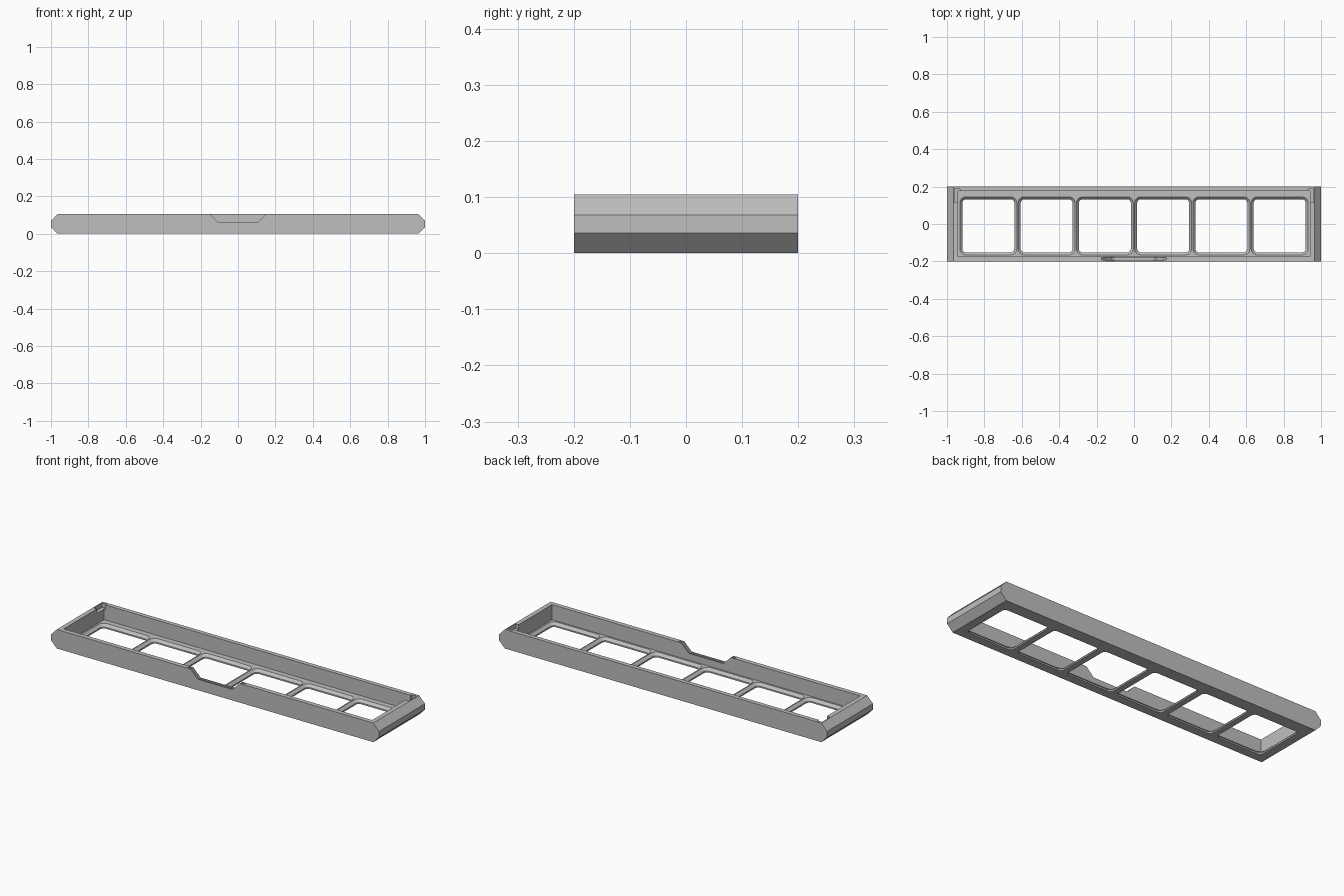
import bpy, math
from mathutils import Vector

cube = bpy.data.objects.get("Cube")
if cube:
    bpy.data.objects.remove(cube, do_unlink=True)

grey = bpy.data.materials.new("plain grey")
grey.use_nodes = True
tone = (0.52, 0.52, 0.52, 1)
grey.diffuse_color = tone
grey.node_tree.nodes["Principled BSDF"].inputs["Base Color"].default_value = tone


def loft(name, rings):
    """Closed solid through matching rings of points."""
    n = len(rings[0])
    verts = [p for ring in rings for p in ring]
    faces = [list(range(n))[::-1], [len(verts) - n + i for i in range(n)]]
    for r in range(len(rings) - 1):
        for i in range(n):
            j = (i + 1) % n
            faces.append([r * n + i, r * n + j, r * n + n + j, r * n + n + i])
    mesh = bpy.data.meshes.new(name)
    mesh.from_pydata(verts, [], faces)
    mesh.materials.append(grey)
    obj = bpy.data.objects.new(name, mesh)
    bpy.context.collection.objects.link(obj)
    return obj


def prism(name, profile, y0, y1):
    """Extrude an x-z profile, listed anticlockwise from the front."""
    return loft(name, [[(x, y, z) for x, z in profile] for y in (y1, y0)])


def box(name, x0, x1, y0, y1, z0, z1):
    return prism(name, [(x0, z0), (x1, z0), (x1, z1), (x0, z1)], y0, y1)


def rounded(x0, x1, y0, y1, r, z):
    """Ring of a rectangle with rounded corners."""
    ring = []
    corners = [(x1 - r, y1 - r), (x0 + r, y1 - r), (x0 + r, y0 + r), (x1 - r, y0 + r)]
    for q, (cx, cy) in enumerate(corners):
        for k in range(5):
            a = math.pi / 2 * (q + k / 4)
            ring.append((cx + r * math.cos(a), cy + r * math.sin(a), z))
    return ring


def cut(obj, cutter):
    mod = obj.modifiers.new(cutter.name, "BOOLEAN")
    mod.operation = "DIFFERENCE"
    mod.solver = "EXACT"
    mod.object = cutter
    cutter.hide_render = True
    cutter.hide_viewport = True
    cutters.append(cutter)


cutters = []
H = 0.105
FLOOR = 0.022

# Long tray with chamfered ends
half = [(0.965, 0), (1, 0.036), (1, 0.068), (0.965, H)]
tray = prism("tray", half + [(-x, z) for x, z in reversed(half)], -0.2, 0.2)

# Open interior
cut(tray, box("interior_cutter", -0.94, 0.94, -0.175, 0.176, FLOOR, H + 0.1))

# Six windows with flared rims
pitch = 0.3115
for i in range(6):
    c = (i - 2.5) * pitch
    w = 0.139
    f = 0.0135
    rings = [rounded(c - w - g, c + w + g, -0.152 - g, 0.132 + g, 0.02 + g, z)
             for z, g in ((-0.01, 0), (0.008, 0), (FLOOR, f), (FLOOR + 0.01, f))]
    cut(tray, loft(f"window_cutter_{i + 1}", rings))

# Front notch, with a wider groove inside the wall thickness
for name, grow, y0, y1 in (("notch_cutter", 0, -0.25, -0.15),
                           ("groove_cutter", 0.024, -0.192, -0.18)):
    bottom = 0.06 - grow * 0.6
    side = [(0.105 + grow * 0.5, bottom), (0.15 + grow, H), (0.15 + grow, H + 0.05)]
    cut(tray, prism(name, side + [(-x, z) for x, z in reversed(side)], y0, y1))

# Slots in the end walls beside the back corners
for name, s in (("left", 1), ("right", -1)):
    xs = sorted((s * 0.93, s * 0.96))
    cut(tray, box(name + "_slot_cutter", *xs, 0.115, 0.187, 0.08, H + 0.05))

# Apply the cuts and remove the helpers
bpy.context.view_layer.update()
graph = bpy.context.evaluated_depsgraph_get()
result = bpy.data.meshes.new_from_object(tray.evaluated_get(graph))
tray.modifiers.clear()
tray.data = result
for c in cutters:
    bpy.data.objects.remove(c, do_unlink=True)

# Keep flat faces, with soft rounded window corners
bpy.ops.object.select_all(action="DESELECT")
tray.select_set(True)
bpy.context.view_layer.objects.active = tray
bpy.ops.object.shade_smooth_by_angle(angle=math.radians(25))
